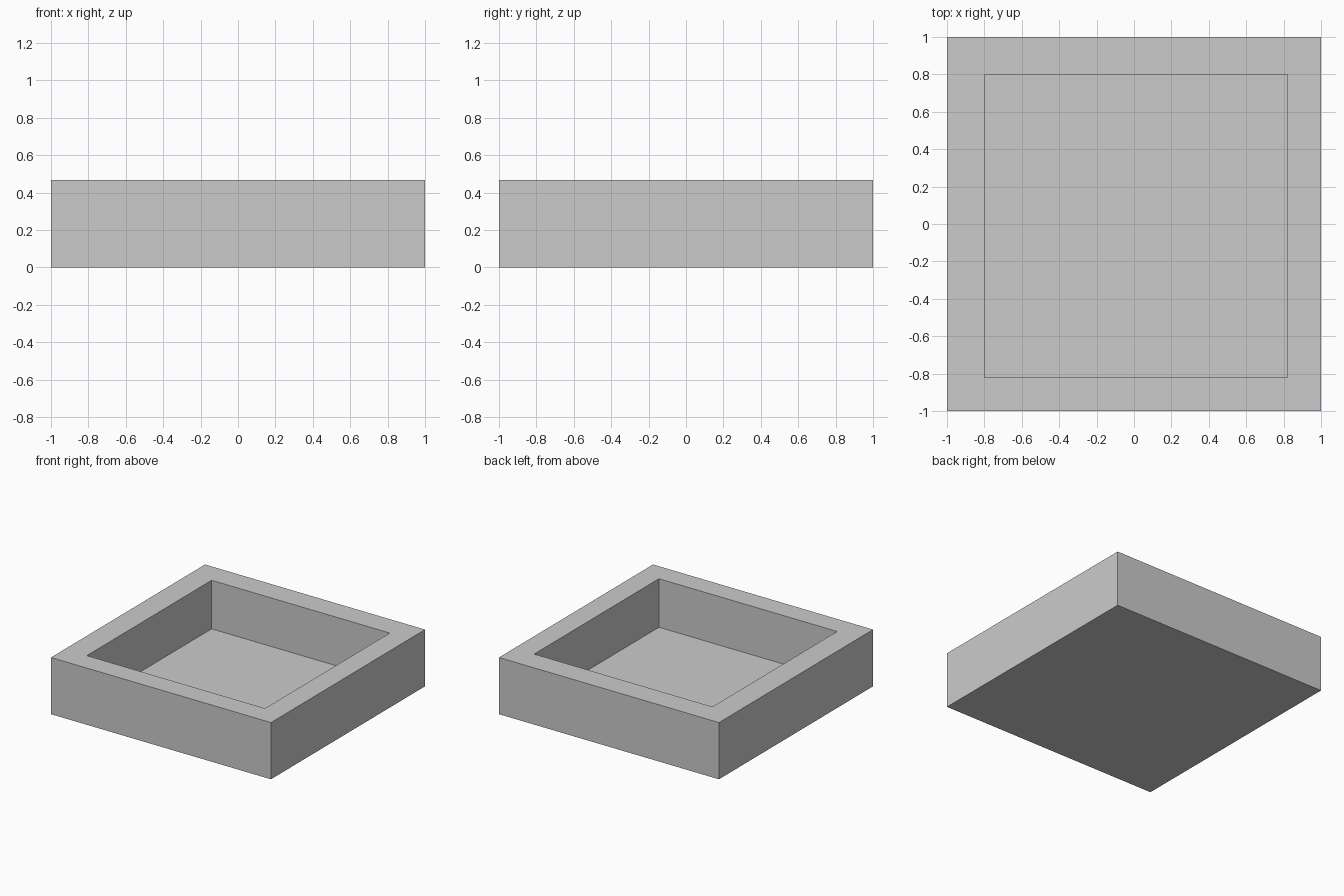
import bpy

if "Cube" in bpy.data.objects:
    bpy.data.objects.remove(bpy.data.objects["Cube"])

H, FLOOR = 0.466, 0.067


def box(name, lo, hi):
    size = [b - a for a, b in zip(lo, hi)]
    mid = [(a + b) / 2 for a, b in zip(lo, hi)]
    bpy.ops.mesh.primitive_cube_add(size=1, location=mid)
    ob = bpy.context.object
    ob.name = name
    ob.scale = size
    bpy.ops.object.transform_apply(location=True, rotation=False, scale=True)
    return ob


# Solid square block
tray = box("square_tray", (-1, -1, 0), (1, 1, H))

# Slightly off-centre recess cut from the top
cutter = box("recess_cutter", (-0.80, -0.82, FLOOR), (0.82, 0.80, H + 0.2))
bpy.context.view_layer.objects.active = tray
cut = tray.modifiers.new("recess", "BOOLEAN")
cut.operation = "DIFFERENCE"
cut.solver = "EXACT"
cut.object = cutter
bpy.ops.object.modifier_apply(modifier=cut.name)
bpy.data.objects.remove(cutter, do_unlink=True)
